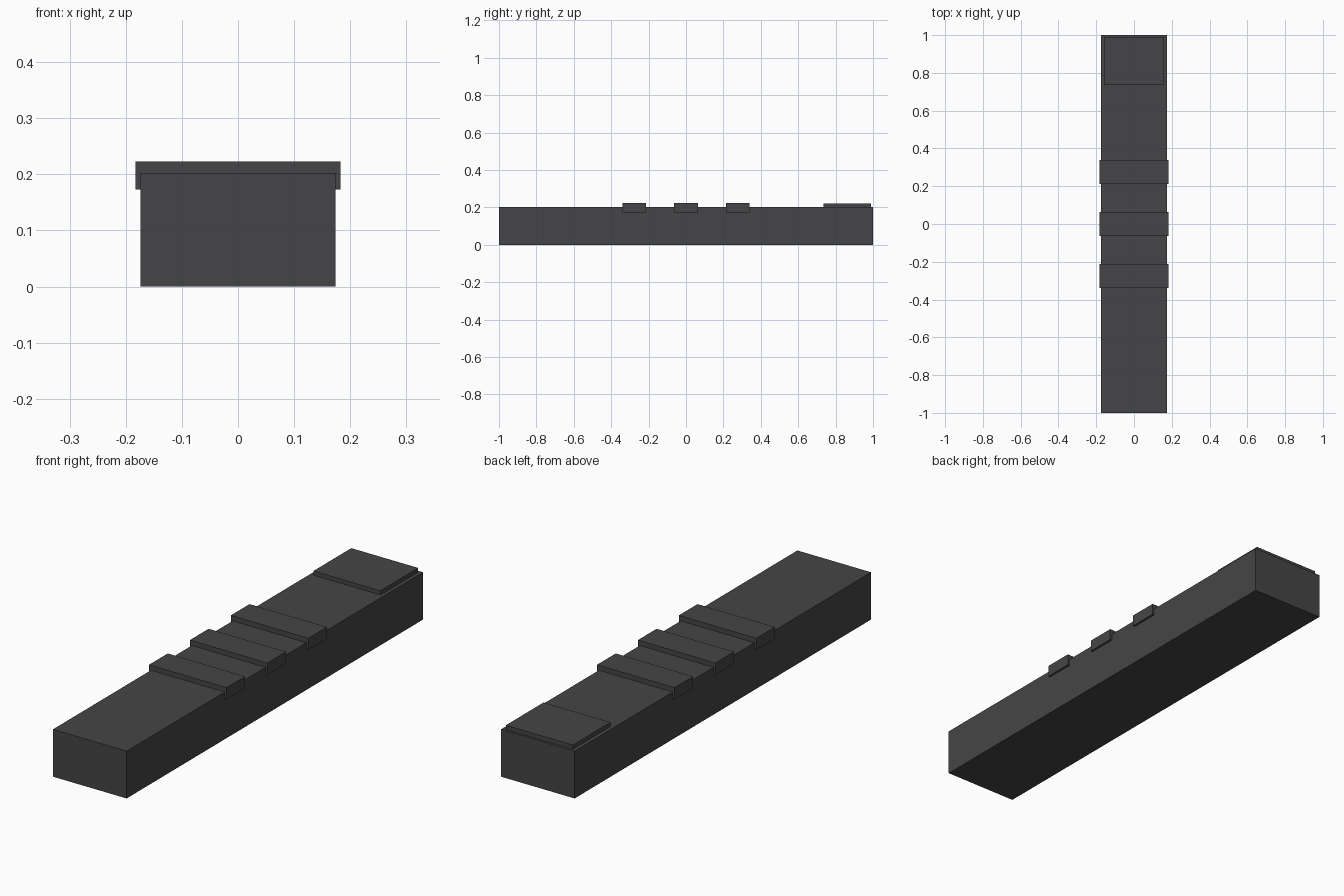
import bpy

if "Cube" in bpy.data.objects:
    bpy.data.objects.remove(bpy.data.objects["Cube"])

dark = bpy.data.materials.new("dark_grey")
dark.diffuse_color = (0.06, 0.06, 0.063, 1)
dark.use_nodes = True
dark.node_tree.nodes["Principled BSDF"].inputs["Base Color"].default_value = dark.diffuse_color


def box(name, x_half, y_range, z_range):
    """Box centred on x, spanning the given y and z ranges."""
    (y0, y1), (z0, z1) = y_range, z_range
    bpy.ops.mesh.primitive_cube_add(size=1, location=(0, (y0 + y1) / 2, (z0 + z1) / 2))
    obj = bpy.context.object
    obj.name = name
    obj.scale = (2 * x_half, y1 - y0, z1 - z0)
    bpy.ops.object.transform_apply(location=False, rotation=False, scale=True)
    obj.data.materials.append(dark)
    return obj


# Long main bar
box("body", 0.174, (-1, 1), (0, 0.202))

# Three raised bands wrapping over the top edges
for i, y in enumerate((-0.276, 0, 0.276)):
    box(f"grip_band_{i + 1}", 0.183, (y - 0.063, y + 0.063), (0.173, 0.223))

# Thin plate on top of the back end
box("end_plate", 0.158, (0.735, 0.99), (0.195, 0.22))
